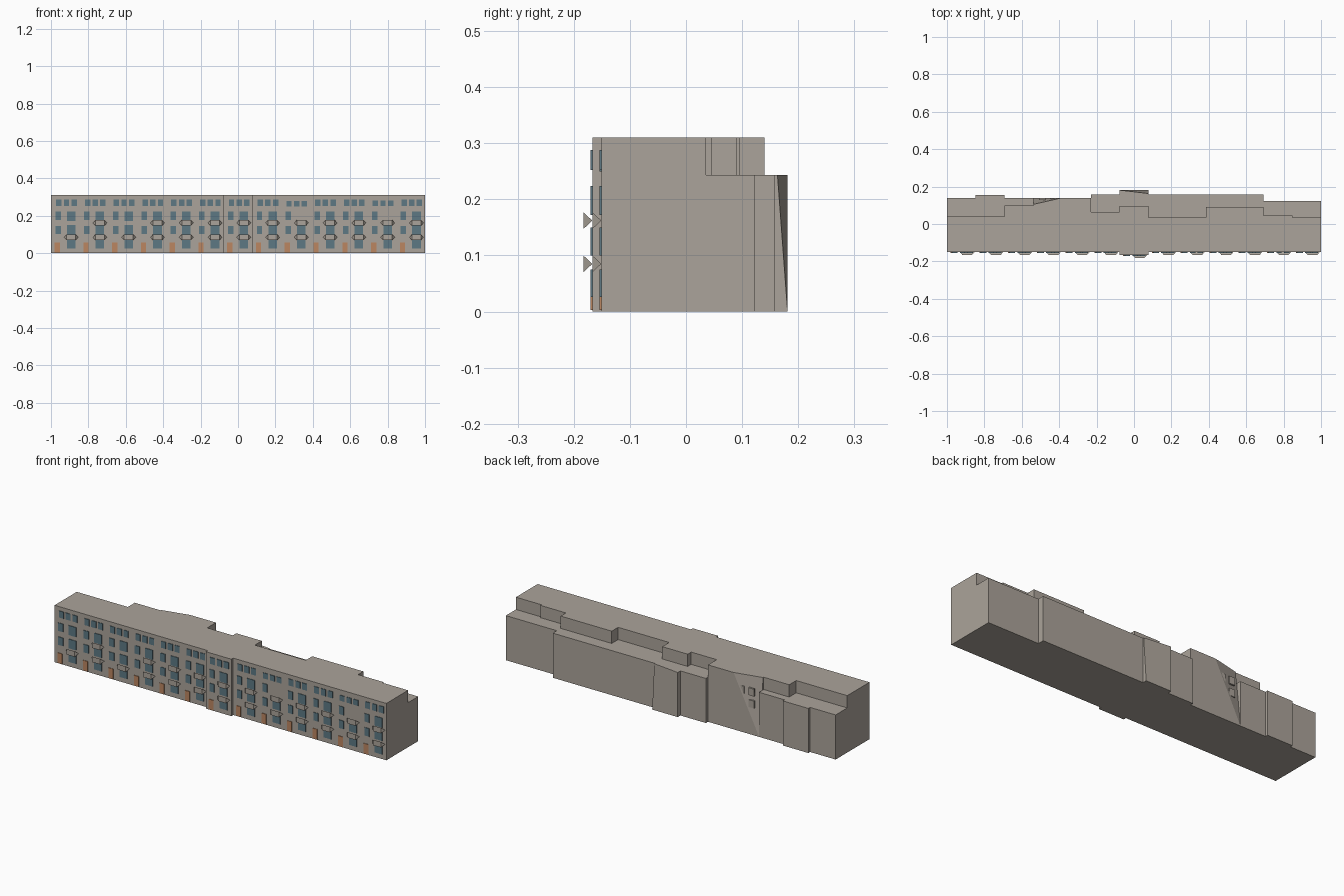
import bpy, bmesh

cube = bpy.data.objects.get("Cube")
if cube:
    bpy.data.objects.remove(cube, do_unlink=True)


def material(name, rgb):
    m = bpy.data.materials.new(name)
    m.use_nodes = True
    m.diffuse_color = (*rgb, 1)
    bsdf = m.node_tree.nodes["Principled BSDF"]
    bsdf.inputs["Base Color"].default_value = (*rgb, 1)
    bsdf.inputs["Roughness"].default_value = 0.9
    return m


STONE = material("warm_grey_stone", (0.41, 0.37, 0.325))
GLASS = material("blue_grey_glass", (0.11, 0.19, 0.23))
DOOR = material("orange_brown_door", (0.5, 0.24, 0.12))


def finish(name, bm, mat):
    bmesh.ops.recalc_face_normals(bm, faces=bm.faces)
    mesh = bpy.data.meshes.new(name)
    bm.to_mesh(mesh)
    bm.free()
    mesh.materials.append(mat)
    obj = bpy.data.objects.new(name, mesh)
    bpy.context.collection.objects.link(obj)
    return obj


def loft(bm, ring_a, ring_b):
    """Solid between two matching rings of points."""
    a = [bm.verts.new(p) for p in ring_a]
    b = [bm.verts.new(p) for p in ring_b]
    bm.faces.new(a)
    bm.faces.new(b[::-1])
    for i in range(len(a)):
        j = (i + 1) % len(a)
        bm.faces.new((a[j], a[i], b[i], b[j]))


def plate(bm, x, y, z0, z1, width, depth=0.003):
    """Thin upright panel standing proud of the wall at y."""
    def ring(yy):
        return [(x - width / 2, yy, z0), (x + width / 2, yy, z0),
                (x + width / 2, yy, z1), (x - width / 2, yy, z1)]
    loft(bm, ring(y - depth), ring(y))


def balcony(bm, x, y, z):
    """Flared balcony: tall front panel narrowing to a point at the wall."""
    front = [bm.verts.new((x + sx * 0.024, y - 0.016, z + sz * 0.015))
             for sx, sz in ((-1, -1), (1, -1), (1, 1), (-1, 1))]
    left = bm.verts.new((x - 0.038, y, z))
    right = bm.verts.new((x + 0.038, y, z))
    bm.faces.new(front)
    bm.faces.new((front[0], front[3], left))
    bm.faces.new((front[2], front[1], right))
    bm.faces.new((front[3], front[2], right, left))
    bm.faces.new((front[1], front[0], left, right))


BAYS = 13
WIDTH = 2 / BAYS
TOP, STEP = 0.31, 0.243
# Depth of the tall part and of the low rear part of each house
UPPER = [0.04, 0.04, 0.10, 0.14, 0.14, 0.065, 0.095,
         0.035, 0.035, 0.09, 0.09, 0.045, 0.036]
LOWER = [0.14, 0.155, 0.14, 0.14, 0.14, 0.158, 0.181,
         0.158, 0.158, 0.158, 0.158, 0.123, 0.123]


def front_of(i):
    return -0.167 if i == BAYS // 2 else -0.151


# Terrace houses, stepped down at the rear
for i in range(BAYS):
    x0 = -1 + i * WIDTH
    x1 = x0 + WIDTH
    f, u, l = front_of(i), UPPER[i], LOWER[i]
    bm = bmesh.new()
    if i == 3:      # leaning rear wall
        loft(bm, [(x0, f, 0), (x0, l, 0), (x0, 0.105, TOP), (x0, f, TOP)],
             [(x1, f, 0), (x1, l, 0), (x1, l, TOP), (x1, f, TOP)])
        bmesh.ops.triangulate(bm, faces=[q for q in bm.faces if len(q.verts) == 4])
    elif u == l:
        ring = [(f, 0), (l, 0), (l, TOP), (f, TOP)]
        loft(bm, [(x0, y, z) for y, z in ring], [(x1, y, z) for y, z in ring])
    else:
        ring = [(f, 0), (l, 0), (l, STEP), (u, STEP), (u, TOP), (f, TOP)]
        far = list(ring)
        if i == BAYS // 2:      # slanted corner on the rear extension
            far[2] = (l - 0.018, STEP)
        loft(bm, [(x0, y, z) for y, z in ring], [(x1, y, z) for y, z in far])
    finish(f"house_{i + 1}", bm, STONE)

# Windows, doors and balconies of the street front
glass, doors, balconies = bmesh.new(), bmesh.new(), bmesh.new()
for i in range(BAYS):
    x0, f = -1 + i * WIDTH, front_of(i)
    low = i in (8, 11)
    side, main = x0 + 0.038, x0 + 0.108
    for k in range(3):
        z = 0.252 if i != 8 else 0.25
        plate(glass, x0 + 0.042 + k * 0.041, f, z, z + (0.03 if low else 0.036), 0.029)
    for z0, z1 in ((0.178, 0.222), (0.102, 0.146)):
        plate(glass, side, f, z0, z1, 0.029)
    for z0, z1 in ((0.172, 0.224), (0.1, 0.15), (0.026, 0.075)):
        if not (low and z0 > 0.16):
            plate(glass, main, f, z0, z1, 0.046)
    plate(doors, x0 + 0.033, f, 0.003, 0.058, 0.028)
    balcony(balconies, main, f, 0.085)
    if i not in (0, 2):
        balcony(balconies, main, f, 0.162)
finish("front_windows", glass, GLASS)
finish("front_doors", doors, DOOR)
finish("balconies", balconies, STONE)

# Small blind windows on the leaning rear wall
rear = bmesh.new()
for x, z in ((-0.49, 0.21), (-0.43, 0.21), (-0.49, 0.145)):
    plate(rear, x, 0.138, z, z + 0.04, 0.034, 0.009)
finish("rear_blind_windows", rear, STONE)
